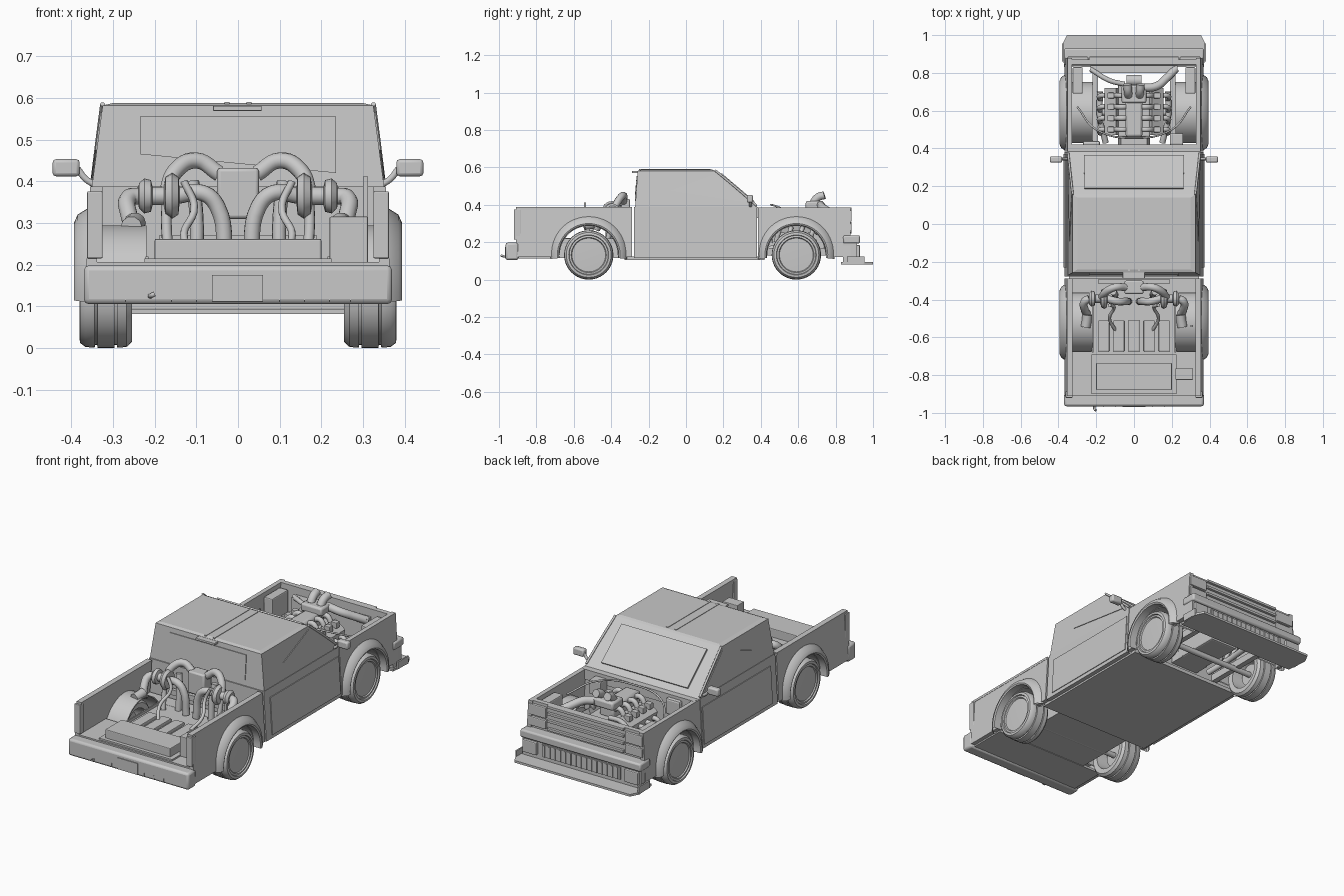
import bpy, bmesh, math
from mathutils import Vector

grey = bpy.data.materials.new("plain_grey")
grey.diffuse_color = (0.58, 0.58, 0.58, 1)


def finish(name, bm, mirror=False, bevel=0.0, smooth=False):
    bmesh.ops.recalc_face_normals(bm, faces=bm.faces)
    me = bpy.data.meshes.new(name)
    bm.to_mesh(me)
    bm.free()
    ob = bpy.data.objects.new(name, me)
    bpy.context.collection.objects.link(ob)
    me.materials.append(grey)
    if bevel:
        m = ob.modifiers.new("bevel", 'BEVEL')
        m.width, m.segments = bevel, 2
    if mirror:
        ob.modifiers.new("mirror", 'MIRROR').use_mirror_merge = False
    if smooth:
        bpy.ops.object.select_all(action='DESELECT')
        ob.select_set(True)
        bpy.context.view_layer.objects.active = ob
        bpy.ops.object.shade_smooth_by_angle(angle=math.radians(35))
    return ob


def loft(name, low, high, **kw):
    """Closed solid between two matching rings of points."""
    bm = bmesh.new()
    a = [bm.verts.new(p) for p in low]
    b = [bm.verts.new(p) for p in high]
    bm.faces.new(a)
    bm.faces.new(b)
    n = len(a)
    for i in range(n):
        j = (i + 1) % n
        bm.faces.new((a[i], a[j], b[j], b[i]))
    return finish(name, bm, **kw)


def box(name, x, y, z, **kw):
    ring = [(x[0], y[0]), (x[1], y[0]), (x[1], y[1]), (x[0], y[1])]
    return loft(name, [(*p, z[0]) for p in ring], [(*p, z[1]) for p in ring], **kw)


def plate(name, pts, off, **kw):
    """Thin pane standing off a surface."""
    o = Vector(off)
    return loft(name, pts, [Vector(p) + o for p in pts], **kw)


def lathe(name, prof, cy, cz, a0=0, a1=360, n=40, closed=False, **kw):
    """Turn an (x, radius) profile about an axis parallel to x."""
    bm = bmesh.new()
    full = a1 - a0 >= 360
    rings = []
    for i in range(n if full else n + 1):
        t = math.radians(a0 + (a1 - a0) * i / n)
        rings.append([bm.verts.new((x, cy + r * math.cos(t), cz + r * math.sin(t))) for x, r in prof])
    k = len(prof)
    for i in range(n):
        a, b = rings[i], rings[(i + 1) % len(rings)]
        for j in range(k if closed else k - 1):
            m = (j + 1) % k
            bm.faces.new((a[j], a[m], b[m], b[j]))
    bmesh.ops.remove_doubles(bm, verts=bm.verts, dist=1e-5)
    return finish(name, bm, smooth=True, **kw)


def tube(name, pts, r, mirror=False):
    """Round pipe along a smooth path."""
    cu = bpy.data.curves.new(name, 'CURVE')
    cu.dimensions = '3D'
    cu.bevel_depth, cu.bevel_resolution, cu.resolution_u = r, 3, 6
    cu.use_fill_caps = True
    for s in ((1, -1) if mirror else (1,)):
        sp = cu.splines.new('BEZIER')
        sp.bezier_points.add(len(pts) - 1)
        for bp, p in zip(sp.bezier_points, pts):
            bp.co = (p[0] * s, p[1], p[2])
            bp.handle_left_type = bp.handle_right_type = 'AUTO'
    ob = bpy.data.objects.new(name, cu)
    bpy.context.collection.objects.link(ob)
    cu.materials.append(grey)
    bpy.ops.object.select_all(action='DESELECT')
    ob.select_set(True)
    bpy.context.view_layer.objects.active = ob
    bpy.ops.object.convert(target='MESH')


# wheels, arch flares and wheel tubs
tyre = [(0.345, 0), (0.34, 0.082), (0.258, 0.09), (0.255, 0.118), (0.268, 0.13), (0.29, 0.131),
        (0.291, 0.125), (0.296, 0.125), (0.297, 0.132), (0.337, 0.132), (0.338, 0.125), (0.343, 0.125),
        (0.344, 0.131), (0.366, 0.13), (0.379, 0.12), (0.381, 0.107), (0.374, 0.104), (0.376, 0.094),
        (0.37, 0.09), (0.373, 0)]
flare = [(0.345, 0.158), (0.39, 0.16), (0.394, 0.168), (0.385, 0.188), (0.358, 0.205), (0.345, 0.2)]
for tag, cy in (("rear", -0.52), ("front", 0.59)):
    lathe(tag + "_wheel", tyre, cy, 0.132, mirror=True)
    lathe(tag + "_brake_disc", [(0.30, 0), (0.30, 0.06), (0.315, 0.06), (0.315, 0)], cy, 0.132, n=24, mirror=True)
    lathe(tag + "_arch_flare", flare, cy, 0.132, -6, 186, 28, closed=True, mirror=True)
    tub = [(0.35, 0.162), (0.22, 0.162), (0.22, 0.155), (0.35, 0.155)]
    lathe(tag + "_wheel_tub", tub, cy, 0.132, 0, 180, 20, closed=True, mirror=True)
    tube(tag + "_axle", [(-0.31, cy, 0.13), (0, cy, 0.13), (0.31, cy, 0.13)], 0.016)


# outer side panels with wheel cutouts
def side_panel(name, y0, y1, cy):
    c, r = 0.132, 0.16
    prof = [(y0, 0.12), (y0, 0.385), (y1, 0.385), (y1, 0.12)]
    prof += [(cy + r * math.cos(t), c + r * math.sin(t)) for t in [math.pi * i / 20 for i in range(21)]]
    prof = prof[:4] + [(cy + r, 0.12)] + prof[4:] + [(cy - r, 0.12)]
    wall = lambda base: [(base - 0.06 * (z - 0.1), y, z) for y, z in prof]
    loft(name, wall(0.345), wall(0.37), mirror=True)


side_panel("bed_side", -0.91, -0.288, -0.52)
side_panel("front_fender", 0.384, 0.88, 0.59)
box("rail_cap", (0.325, 0.355), (-0.91, -0.29), (0.375, 0.388), mirror=True)

# lower cab, doors and cab shell
sq = lambda x, y0, y1, z: [(-x, y0, z), (x, y0, z), (x, y1, z), (-x, y1, z)]
loft("lower_cab", sq(0.369, -0.278, 0.38, 0.115), sq(0.353, -0.278, 0.38, 0.388))
plate("door_skin", [(0.369, -0.23, 0.135), (0.369, 0.37, 0.135), (0.357, 0.37, 0.34), (0.357, -0.23, 0.34)],
      (0.004, 0, 0), mirror=True)
loft("cab_shell", sq(0.351, -0.272, 0.385, 0.386), sq(0.325, -0.258, 0.155, 0.582))
loft("roof_skin", sq(0.325, -0.258, 0.155, 0.582), sq(0.30, -0.24, 0.14, 0.588))
plate("windshield", [(-0.265, 0.36, 0.413), (0.265, 0.36, 0.413), (0.262, 0.185, 0.562), (-0.262, 0.185, 0.562)],
      (0, 0.006, 0.007))
plate("rear_window", [(-0.235, -0.268, 0.465), (0.235, -0.27, 0.42), (0.235, -0.26, 0.555), (-0.235, -0.26, 0.555)],
      (0, -0.004, 0))
plate("side_window", [(0.339, -0.09, 0.475), (0.3265, 0.15, 0.565), (0.348, 0.345, 0.408)], (0.004, 0, 0), mirror=True)
tube("windshield_pillar", [(0.349, 0.378, 0.395), (0.337, 0.267, 0.492), (0.325, 0.155, 0.585)], 0.006, mirror=True)
box("roof_strip", (0.02, 0.032), (-0.25, 0.13), (0.585, 0.5905), mirror=True)
box("high_brake_lamp", (-0.06, 0.057), (-0.288, -0.255), (0.569, 0.581), bevel=0.002)
box("cowl", (-0.345, 0.345), (0.37, 0.42), (0.33, 0.386))
box("firewall", (-0.34, 0.34), (0.385, 0.41), (0.11, 0.34))
box("floor_pan", (-0.345, 0.345), (-0.33, 0.42), (0.105, 0.125))

# door mirrors
box("mirror", (0.38, 0.445), (0.325, 0.358), (0.412, 0.453), bevel=0.008, mirror=True, smooth=True)
tube("mirror_arm", [(0.34, 0.345, 0.39), (0.365, 0.345, 0.405), (0.385, 0.345, 0.43)], 0.008, mirror=True)

# bed floor, fuel tank and tail
box("bed_floor", (-0.225, 0.225), (-0.9, -0.29), (0.19, 0.205))
box("tail_floor", (-0.345, 0.345), (-0.91, -0.675), (0.19, 0.206))
box("bed_front_floor", (-0.345, 0.345), (-0.365, -0.288), (0.19, 0.206))
loft("under_tray", sq(0.23, -0.9, -0.3, 0.115), sq(0.225, -0.9, -0.3, 0.19))
box("tail_under_tray", (-0.345, 0.345), (-0.91, -0.69), (0.112, 0.125))
box("inner_tub_wall", (0.215, 0.222), (-0.68, -0.36), (0.115, 0.22), mirror=True)
for i in range(5):
    x = -0.16 + i * 0.08
    box("bed_rib", (x - 0.029, x + 0.029), (-0.675, -0.51), (0.2, 0.222), bevel=0.004)
box("fuel_tank", (-0.2, 0.2), (-0.88, -0.735), (0.2, 0.262), bevel=0.004)
box("tank_deck", (-0.225, 0.225), (-0.9, -0.69), (0.2, 0.215))
box("battery", (0.22, 0.312), (-0.825, -0.765), (0.2, 0.315), bevel=0.003)
box("tail_lamp", (0.325, 0.362), (-0.92, -0.885), (0.215, 0.376), bevel=0.003, mirror=True)
box("rear_bumper", (-0.37, 0.37), (-0.965, -0.895), (0.105, 0.198), bevel=0.012, smooth=True)
box("plate_recess", (-0.062, 0.06), (-0.969, -0.96), (0.112, 0.175))
for x in (-0.27, -0.16, -0.1, 0.1, 0.16, 0.22, 0.27):
    box("bumper_notch", (x - 0.001, x + 0.001), (-0.968, -0.96), (0.112, 0.133))
tube("tow_hook", [(-0.21, -0.95, 0.125), (-0.206, -0.985, 0.127), (-0.2, -0.985, 0.13)], 0.006)

# twin turbo plumbing in the bed
box("charge_box", (-0.05, 0.05), (-0.37, -0.3), (0.31, 0.432), bevel=0.008, smooth=True)
tube("charge_pipe", [(0.045, -0.335, 0.418), (0.1, -0.335, 0.45), (0.15, -0.36, 0.425), (0.172, -0.39, 0.37)], 0.02, True)
tube("oil_drain", [(0.17, -0.39, 0.36), (0.172, -0.4, 0.3), (0.165, -0.42, 0.205)], 0.013, True)
lathe("turbo_scroll", [(0.14, 0.015), (0.143, 0.045), (0.158, 0.055), (0.174, 0.045), (0.178, 0.022),
      (0.205, 0.022), (0.209, 0.038), (0.225, 0.042), (0.238, 0.03), (0.24, 0)], -0.395, 0.365, n=20, mirror=True)
tube("exhaust_pipe", [(0.235, -0.395, 0.365), (0.262, -0.41, 0.36), (0.262, -0.45, 0.32), (0.245, -0.48, 0.27)], 0.021, True)
tube("air_filter", [(0.247, -0.48, 0.3), (0.25, -0.51, 0.295), (0.256, -0.545, 0.29)], 0.026, True)
tube("hot_pipe", [(0.145, -0.395, 0.365), (0.085, -0.41, 0.372), (0.05, -0.41, 0.34), (0.03, -0.41, 0.21)], 0.02, True)
tube("cross_pipe", [(0.13, -0.43, 0.4), (0.105, -0.44, 0.34), (0.13, -0.5, 0.27), (0.1, -0.56, 0.215)], 0.009, True)
tube("waste_pipe", [(0.11, -0.36, 0.4), (0.1, -0.37, 0.32), (0.1, -0.38, 0.2)], 0.017, True)
box("bed_brace", (-0.19, 0.19), (-0.315, -0.295), (0.24, 0.27))
box("fuel_post", (0.3, 0.312), (-0.546, -0.534), (0.28, 0.412))

# engine
loft("gearbox", sq(0.085, 0.4, 0.5, 0.14), sq(0.07, 0.4, 0.5, 0.3))
box("engine_block", (-0.085, 0.085), (0.46, 0.74), (0.14, 0.32), bevel=0.008)
loft("valve_cover", [(0.075, 0.47, 0.3), (0.145, 0.47, 0.25), (0.145, 0.72, 0.25), (0.075, 0.72, 0.3)],
     [(0.095, 0.47, 0.345), (0.155, 0.47, 0.3), (0.155, 0.72, 0.3), (0.095, 0.72, 0.345)], mirror=True)
box("intake_plenum", (-0.045, 0.045), (0.46, 0.7), (0.31, 0.385), bevel=0.014, smooth=True)
for i in range(4):
    y = 0.5 + i * 0.06
    tube("intake_runner", [(0.03, y, 0.36), (0.07, y, 0.37), (0.1, y, 0.33)], 0.014, True)
    tube("header", [(0.13, y, 0.27), (0.175, y, 0.27), (0.18, y - 0.02, 0.2)], 0.013, True)
    box("coil_pack", (0.105, 0.14), (y - 0.015, y + 0.015), (0.32, 0.352), mirror=True, bevel=0.003)
tube("collector", [(0.18, 0.7, 0.2), (0.18, 0.56, 0.19), (0.15, 0.43, 0.16)], 0.016, True)
box("throttle_body", (-0.065, 0.065), (0.64, 0.735), (0.375, 0.42), bevel=0.01, smooth=True)
tube("air_horn", [(0.03, 0.68, 0.41), (0.032, 0.705, 0.44), (0.035, 0.74, 0.452)], 0.022, True)
tube("intake_pipe", [(0.05, 0.72, 0.4), (0.12, 0.73, 0.385), (0.17, 0.77, 0.36), (0.22, 0.82, 0.33)], 0.022)
tube("coolant_hose", [(-0.05, 0.74, 0.34), (-0.13, 0.76, 0.35), (-0.23, 0.82, 0.34)], 0.013)
tube("brace_hose", [(-0.3, 0.62, 0.33), (-0.2, 0.5, 0.385), (0, 0.455, 0.4), (0.2, 0.5, 0.385), (0.3, 0.62, 0.33)], 0.005)
lathe("pulley", [(-0.04, 0), (-0.04, 0.03), (0.04, 0.03), (0.04, 0)], 0.76, 0.24, n=20)
box("fluid_tank", (0.272, 0.325), (0.69, 0.83), (0.24, 0.365), bevel=0.006, mirror=True)
box("brake_booster", (-0.27, -0.18), (0.405, 0.44), (0.28, 0.37), bevel=0.01)
box("fuse_box", (0.19, 0.26), (0.42, 0.48), (0.29, 0.37), bevel=0.005)
box("frame_rail", (0.19, 0.22), (0.4, 0.86), (0.13, 0.17), mirror=True)
box("radiator", (-0.23, 0.23), (0.8, 0.84), (0.13, 0.345))

# front face: grille, lamps, bumper and splitter
box("nose_panel", (-0.352, 0.352), (0.845, 0.872), (0.12, 0.385))
for z in (0.255, 0.3, 0.34, 0.378):
    box("grille_bar", (-0.235, 0.235), (0.865, 0.886), (z - 0.007, z + 0.007), bevel=0.002)
box("head_lamp", (0.242, 0.352), (0.86, 0.886), (0.31, 0.37), bevel=0.005, mirror=True)
box("turn_lamp", (0.242, 0.352), (0.86, 0.886), (0.25, 0.3), bevel=0.005, mirror=True)
box("bumper_bar", (-0.37, 0.37), (0.84, 0.93), (0.193, 0.237), bevel=0.009, smooth=True)
box("lower_valance", (-0.365, 0.365), (0.84, 0.915), (0.095, 0.195))
box("fog_lamp", (0.27, 0.355), (0.9, 0.93), (0.115, 0.185), bevel=0.005, mirror=True)
box("lower_grille", (-0.24, 0.24), (0.9, 0.921), (0.115, 0.183))
for i in range(15):
    x = -0.224 + i * 0.032
    box("grille_slat", (x - 0.004, x + 0.004), (0.915, 0.926), (0.117, 0.181))
foot = [(-0.37, 0.83), (0.37, 0.83), (0.38, 0.95), (0.355, 1.0), (-0.355, 1.0), (-0.38, 0.95)]
loft("splitter", [(x, y, 0.082) for x, y in foot], [(x, y, 0.094) for x, y in foot])
box("splitter_fin", (0.372, 0.38), (0.86, 0.955), (0.085, 0.125), mirror=True)
